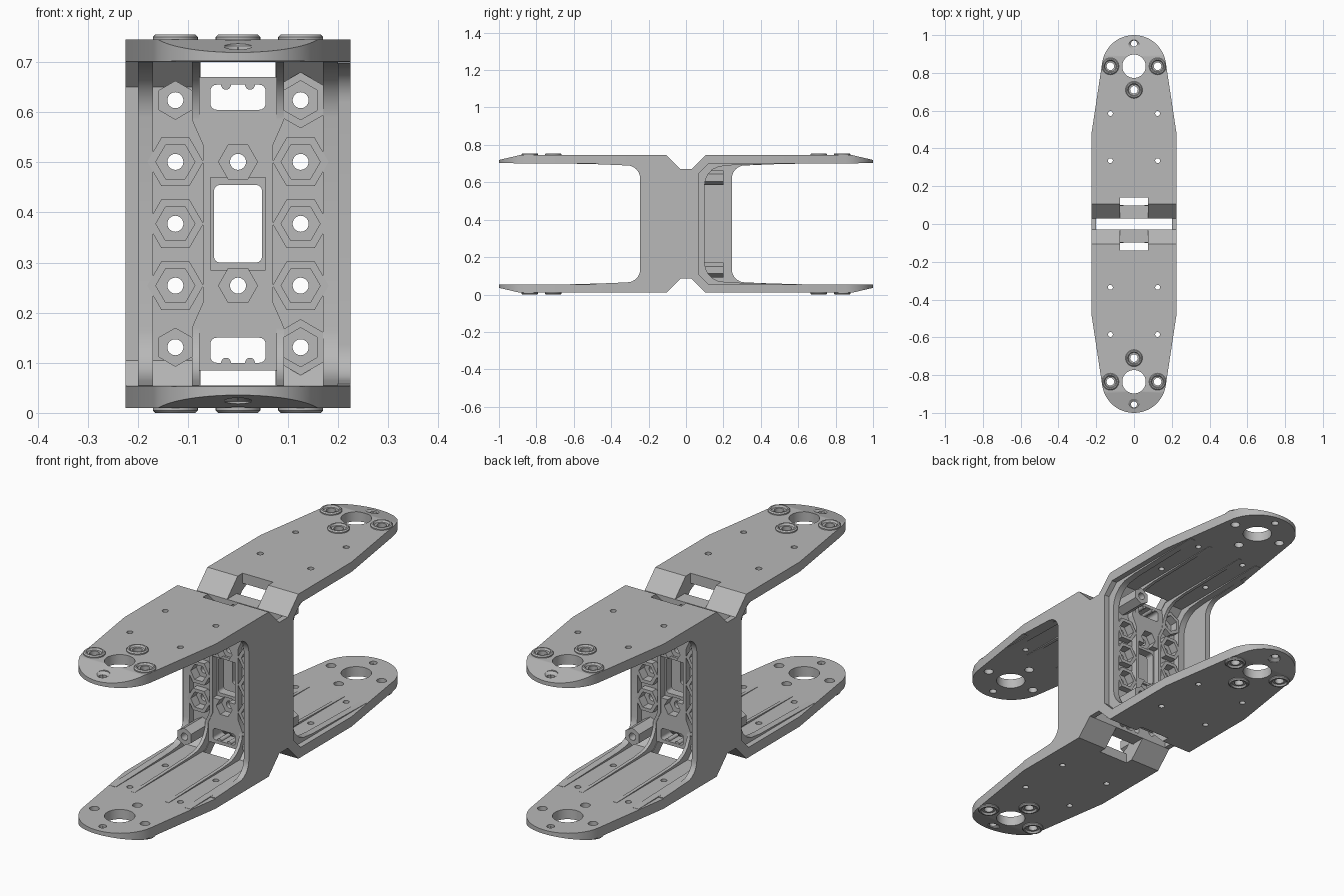
import bpy
import bmesh
from math import pi, cos, sin, radians
from mathutils import Vector, Matrix

H = 0.755          # overall height
if "Cube" in bpy.data.objects:
    bpy.data.objects.remove(bpy.data.objects["Cube"])

gray = bpy.data.materials.new("plain gray")
gray.use_nodes = True
gray.diffuse_color = (0.48, 0.48, 0.48, 1)
gray.node_tree.nodes["Principled BSDF"].inputs["Base Color"].default_value = gray.diffuse_color


def prism(bm, pts, axis, a, b):
    """Extrude a closed 2D outline along an axis from a to b."""
    place = {"x": lambda p, t: (t, p[0], p[1]),
             "y": lambda p, t: (p[0], t, p[1]),
             "z": lambda p, t: (p[0], p[1], t)}[axis]
    lo = [bm.verts.new(place(p, a)) for p in pts]
    hi = [bm.verts.new(place(p, b)) for p in pts]
    faces = [bm.faces.new(lo), bm.faces.new(hi[::-1])]
    for i in range(len(pts)):
        j = (i + 1) % len(pts)
        faces.append(bm.faces.new((lo[i], hi[i], hi[j], lo[j])))
    bmesh.ops.recalc_face_normals(bm, faces=faces)


def ring_pts(c, r, n=24, start=0.0, sweep=2 * pi):
    return [(c[0] + r * cos(start + sweep * i / n), c[1] + r * sin(start + sweep * i / n))
            for i in range(n)]


def rect(x0, x1, z0, z1):
    return [(x0, z0), (x1, z0), (x1, z1), (x0, z1)]


def rounded(x0, x1, z0, z1, r=0.012):
    out = []
    for cx, cz, a in ((x1 - r, z1 - r, 0), (x0 + r, z1 - r, 90), (x0 + r, z0 + r, 180), (x1 - r, z0 + r, 270)):
        out += ring_pts((cx, cz), r, 5, radians(a), pi / 2 * 5 / 4)
    return out


def flip(pts):
    return [(p[0], H - p[1]) for p in pts]


def c_shape(upper):
    """Complete an upper half outline with its mirror image below."""
    return upper + flip(upper)[::-1]


def lathe(bm, profile, x, y, n=28):
    """Closed (r, z) profile revolved about a vertical line."""
    loops = [[bm.verts.new((x + r * cos(2 * pi * k / n), y + r * sin(2 * pi * k / n), z))
              for r, z in profile] for k in range(n)]
    faces = []
    for k in range(n):
        p, q = loops[k], loops[(k + 1) % n]
        for i in range(len(profile)):
            j = (i + 1) % len(profile)
            faces.append(bm.faces.new((p[i], q[i], q[j], p[j])))
    bmesh.ops.recalc_face_normals(bm, faces=faces)


def make(name, bm):
    me = bpy.data.meshes.new(name)
    bm.to_mesh(me)
    bm.free()
    ob = bpy.data.objects.new(name, me)
    bpy.context.collection.objects.link(ob)
    me.materials.append(gray)
    return ob


def boolean(ob, cutter, op="DIFFERENCE"):
    mod = ob.modifiers.new("cut", "BOOLEAN")
    mod.operation, mod.solver, mod.object = op, "EXACT", cutter
    deps = bpy.context.evaluated_depsgraph_get()
    me = bpy.data.meshes.new_from_object(ob.evaluated_get(deps))
    ob.modifiers.clear()
    ob.data = me


# Bracket shell: U-shaped side profile trimmed to the tapered plan outline
bm = bmesh.new()
prism(bm, c_shape([(-0.03, 0.67), (-0.105, 0.745), (-0.89, 0.745), (-1.01, 0.717),
                   (-1.01, 0.702), (-0.12, 0.70), (-0.07, 0.65)]), "x", -0.225, 0.225)
shell = make("front_bracket", bm)
bm = bmesh.new()
tip = ring_pts((0, -0.83), 0.17, 32, radians(188), radians(164) * 32 / 31)
prism(bm, [(0.225, 0), (-0.225, 0), (-0.225, -0.48)] + tip + [(0.225, -0.48)], "z", -0.1, 0.9)
trim = make("plan_trim", bm)
boolean(shell, trim, "INTERSECT")

# Holes in the arms and the openings beside the web
pads = [(-0.125, -0.835), (0.125, -0.835), (0, -0.71)]
bm = bmesh.new()
prism(bm, ring_pts((0, -0.835), 0.062, 40), "z", -0.1, 0.9)
for c in pads:
    prism(bm, ring_pts(c, 0.02), "z", -0.1, 0.9)
for x in (-0.125, 0.125):
    for y in (-0.585, -0.335):
        prism(bm, ring_pts((x, y), 0.013, 16), "z", -0.1, 0.9)
stepped = [(0, 0.6), (0.016, 0.6), (0.016, 0.722), (0.03, 0.732), (0.03, 0.8), (0, 0.8)]
for prof in (stepped, flip(stepped)):
    pts = [(max(r, 0.0005), z) for r, z in prof]
    lathe(bm, pts, 0, -0.955)
for z0, z1 in ((0.67, 0.9), (-0.1, H - 0.67)):
    prism(bm, rect(-0.075, 0.075, z0, z1), "y", -0.14, 0.01)
arm_cutter = make("arm_cutter", bm)
boolean(shell, arm_cutter)

# Hexagonal bosses and centre panels on the web
rows = [0.131, 0.254, H / 2, 0.501, 0.624]
bm = bmesh.new()
for x in (-0.125, 0.125):
    for i, z in enumerate(rows):
        turn = pi / 6 if i in (0, 4) else 0
        prism(bm, ring_pts((x, z), 0.056, 6, turn), "y", -0.065, -0.1)
panel = [(-0.06, 0.47), (0.06, 0.47), (0.06, 0.54), (0.08, 0.58), (0.08, 0.67),
         (-0.08, 0.67), (-0.08, 0.58), (-0.06, 0.54)]
for p in (panel, flip(panel)):
    prism(bm, p, "y", -0.031, -0.098)
bosses = make("web_bosses", bm)

# Nut pockets, bolt holes and windows through the web
bolts = [(x, z) for x in (-0.125, 0.125) for z in rows] + [(0, rows[1]), (0, rows[3])]
bm = bmesh.new()
for x, z in bolts:
    turn = pi / 6 if z in (rows[0], rows[4]) else 0
    prism(bm, ring_pts((x, z), 0.039, 6, turn), "y", -0.06, -0.2)
nut_cutter = make("nut_cutter", bm)
bm = bmesh.new()
for c in bolts:
    prism(bm, ring_pts(c, 0.016), "y", -0.2, 0)
slot = rounded(-0.055, 0.055, 0.605, 0.655)
for w in (slot, flip(slot), rounded(-0.048, 0.048, 0.3, 0.455)):
    prism(bm, w, "y", -0.2, 0)
hole_cutter = make("hole_cutter", bm)
for ob in (shell, bosses):
    boolean(ob, nut_cutter)
    boolean(ob, hole_cutter)
for ob in (trim, arm_cutter, nut_cutter, hole_cutter):
    bpy.data.objects.remove(ob)

# Ribs: straight outer pair and kinked centre pair, fading out along the arms
sweep = [(-0.1, 0.59), (-0.105, 0.617), (-0.118, 0.643), (-0.14, 0.667),
         (-0.175, 0.684), (-0.24, 0.691), (-0.62, 0.70)]
top_edge = [(-0.62, 0.705), (-0.08, 0.705), (-0.065, 0.68)]
bm = bmesh.new()
for side in (-1, 1):
    prism(bm, c_shape(sweep + top_edge), "x", side * 0.17, side * 0.2)
    end = [(-0.065, 0.585), (-0.1, 0.585)] + sweep + top_edge
    for e in (end, flip(end)):
        prism(bm, e, "x", side * 0.077, side * 0.092)
    inner = [(0.077, 0.585), (0.055, 0.535)]
    path = inner + flip(inner)[::-1]
    outline = path + [(x + 0.015, z) for x, z in reversed(path)]
    prism(bm, [(side * x, z) for x, z in outline], "y", -0.065, -0.1)
    # small round tabs in the slots
    for z in (0.655, H - 0.655):
        prism(bm, ring_pts((side * 0.024, z), 0.01, 16), "y", -0.031, -0.097)
ribs = make("ribs", bm)

# Side flange with rounded inner corners, on one side of each bracket
arc = [(-0.315 + 0.07 * cos(a), 0.62 + 0.07 * sin(a)) for a in (pi / 2 * i / 8 for i in range(9))]
bm = bmesh.new()
prism(bm, c_shape([(0.03, 0.67), (-0.03, 0.67), (-0.105, 0.745), (-0.48, 0.745), (-0.48, 0.697)]
                  + arc[::-1]), "x", 0.2, 0.225)
flange = make("side_flange", bm)

# Raised washers around the outer screw holes
bm = bmesh.new()
washer = [(0.045, 0.74), (0.045, 0.75), (0.04, H), (0.034, H), (0.029, 0.747), (0.02, 0.747), (0.02, 0.74)]
for x, y in pads:
    for prof in (washer, flip(washer)):
        lathe(bm, prof, x, y)
washers = make("washers", bm)

# Rear half is the front half turned around
parts = [shell, bosses, ribs, flange, washers]
for ob in list(parts):
    twin = ob.copy()
    twin.data = ob.data.copy()
    twin.name = "rear_bracket" if ob is shell else "rear_" + ob.name
    twin.data.transform(Matrix.Rotation(pi, 4, "Z"))
    bpy.context.collection.objects.link(twin)
    parts.append(twin)

bpy.ops.object.select_all(action="DESELECT")
for ob in parts:
    ob.select_set(True)
bpy.context.view_layer.objects.active = shell
bpy.ops.object.shade_smooth_by_angle(angle=radians(30))
